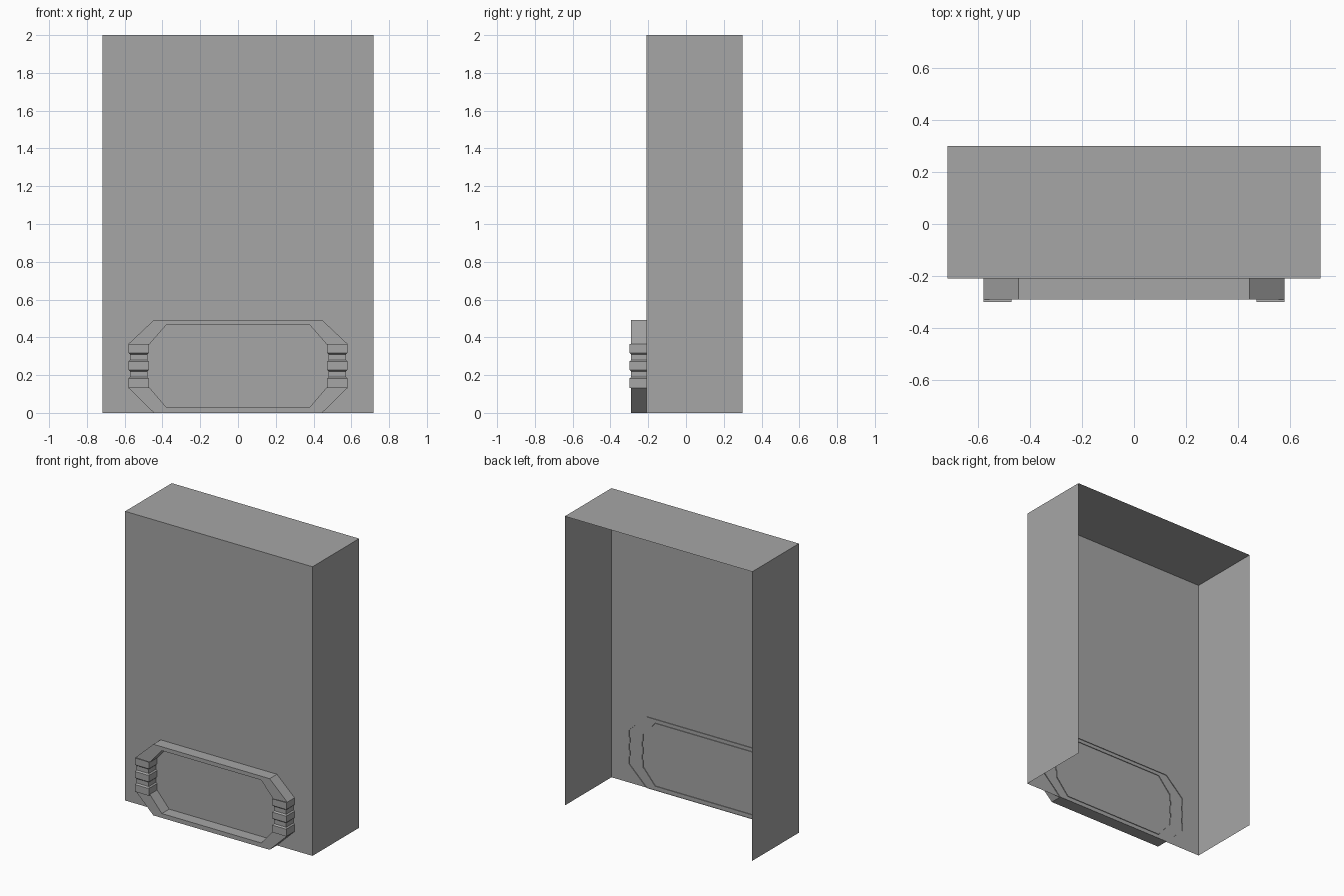
import bpy
import bmesh

if "Cube" in bpy.data.objects:
    bpy.data.objects.remove(bpy.data.objects["Cube"], do_unlink=True)

grey = bpy.data.materials.new("mid grey")
grey.use_nodes = True
colour = (0.38, 0.38, 0.38, 1)
grey.diffuse_color = colour
grey.node_tree.nodes["Principled BSDF"].inputs["Base Color"].default_value = colour


def finish(bm, name):
    bmesh.ops.remove_doubles(bm, verts=bm.verts, dist=0.0001)
    bmesh.ops.recalc_face_normals(bm, faces=bm.faces)
    mesh = bpy.data.meshes.new(name)
    bm.to_mesh(mesh)
    bm.free()
    mesh.materials.append(grey)
    obj = bpy.data.objects.new(name, mesh)
    bpy.context.collection.objects.link(obj)
    return obj


# Casing: thin box, open at the back and underneath
W, FRONT, BACK, H = 0.717, -0.21, 0.3, 2.0
bm = bmesh.new()
bmesh.ops.create_cube(bm, size=1)
for v in bm.verts:
    v.co = (W if v.co.x > 0 else -W,
            BACK if v.co.y > 0 else FRONT,
            H if v.co.z > 0 else 0)
bm.normal_update()
open_sides = [f for f in bm.faces if f.normal.y > 0.9 or f.normal.z < -0.9]
bmesh.ops.delete(bm, geom=open_sides, context='FACES')
finish(bm, "casing")

# Frame stations: outer x, outer z, inner x, inner z, front y
FLAT, RAISED = -0.29, -0.3
stations = [(0.445, 0.0, 0.38, 0.03, FLAT), (0.58, 0.132, 0.472, 0.138, FLAT)]
# Ribbed grips: raised bands with shallow grooves between them
for low, high in ((0.132, 0.182), (0.228, 0.272), (0.318, 0.365)):
    if low > 0.2:
        stations.append((0.572, low - 0.008, 0.48, low - 0.008, FLAT))
    stations.append((0.58, low, 0.472, low, RAISED))
    stations.append((0.58, high, 0.472, high, RAISED))
    if high < 0.3:
        stations.append((0.572, high + 0.008, 0.48, high + 0.008, FLAT))
stations += [(0.58, 0.365, 0.472, 0.36, FLAT), (0.445, 0.492, 0.38, 0.465, FLAT)]
mirrored = [(-ox, oz, -ix, iz, y) for ox, oz, ix, iz, y in reversed(stations)]

# Sweep the outer wall, front and inner wall around the closed outline
bm = bmesh.new()
rings = []
for ox, oz, ix, iz, y in stations + mirrored:
    rings.append([bm.verts.new(p) for p in (
        (ox, FRONT + 0.005, oz), (ox, y, oz), (ix, y, iz), (ix, FRONT + 0.005, iz))])
for a, b in zip(rings, rings[1:] + rings[:1]):
    for k in range(3):
        bm.faces.new((a[k], a[k + 1], b[k + 1], b[k]))
bmesh.ops.dissolve_degenerate(bm, dist=0.0001, edges=bm.edges)
finish(bm, "lower_frame")
